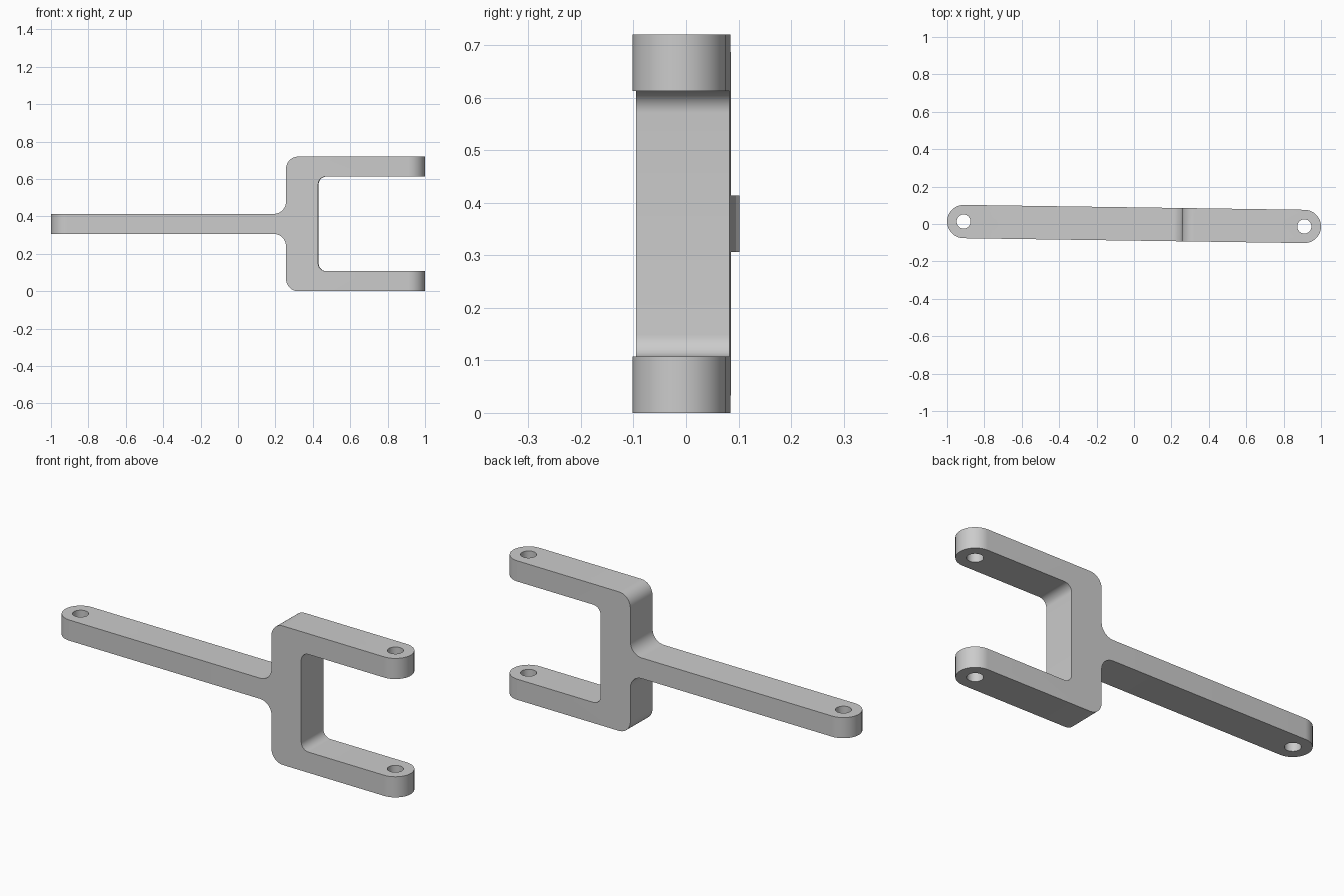
import bpy, bmesh, math
from mathutils import Vector

cube = bpy.data.objects.get("Cube")
if cube:
    bpy.data.objects.remove(cube, do_unlink=True)

END, R, HOLE = 0.911, 0.089, 0.038      # pivot distance, end radius, bore radius
HEIGHT, BAR, MID = 0.72, 0.107, 0.36    # overall height, bar thickness, axis height
TILT = -0.0143                          # slight turn about z

metal = bpy.data.materials.new("grey metal")
metal.use_nodes = True
grey = (0.6, 0.6, 0.6, 1)
metal.diffuse_color = grey
metal.node_tree.nodes["Principled BSDF"].inputs["Base Color"].default_value = grey


def rounded(corners, steps=10):
    """Outline of (u, v, radius) corners with tangent arcs."""
    out = []
    for i, (u, v, r) in enumerate(corners):
        p = Vector((u, v))
        if r == 0:
            out.append(p)
            continue
        a = (Vector(corners[i - 1][:2]) - p).normalized()
        b = (Vector(corners[(i + 1) % len(corners)][:2]) - p).normalized()
        c = p + (a + b) * r             # all corners are square
        for k in range(steps + 1):
            t = k / steps * math.pi / 2
            out.append(c - b * r * math.cos(t) - a * r * math.sin(t))
    return out


def prism(name, points, direction):
    """Extrude a closed outline along a vector."""
    bm = bmesh.new()
    face = bm.faces.new([bm.verts.new(p) for p in points])
    top = bmesh.ops.extrude_face_region(bm, geom=[face])["geom"]
    bmesh.ops.translate(bm, vec=direction,
                        verts=[g for g in top if isinstance(g, bmesh.types.BMVert)])
    bmesh.ops.recalc_face_normals(bm, faces=bm.faces)
    mesh = bpy.data.meshes.new(name)
    bm.to_mesh(mesh)
    bm.free()
    mesh.materials.append(metal)
    obj = bpy.data.objects.new(name, mesh)
    bpy.context.collection.objects.link(obj)
    return obj


def cut(obj, cutter, operation):
    cutter.hide_render = True
    bpy.context.view_layer.objects.active = obj
    mod = obj.modifiers.new("cut", "BOOLEAN")
    mod.operation, mod.solver, mod.object = operation, "EXACT", cutter
    bpy.ops.object.modifier_apply(modifier=mod.name)
    bpy.data.objects.remove(cutter, do_unlink=True)


def circle(cx, radius, start, sweep, n):
    return [(cx + radius * math.cos(start + sweep * k / n),
             radius * math.sin(start + sweep * k / n), -0.1) for k in range(n + 1)]


# Side profile: lower half, then its mirror about the axis
lower = [(-1.1, MID - BAR / 2, 0), (0.258, MID - BAR / 2, 0.066), (0.258, 0, 0.066),
         (1.1, 0, 0), (1.1, BAR, 0), (0.43, BAR, 0.042)]
upper = [(x, HEIGHT - z, r) for x, z, r in reversed(lower)]
outline = [(p.x, -0.2, p.y) for p in rounded(lower + upper)]
yoke = prism("fork_lever", outline, (0, 0.4, 0))

# Trim to the round-ended plan shape
plan = circle(END, R, -math.pi / 2, math.pi, 32) + circle(-END, R, math.pi / 2, math.pi, 32)
cut(yoke, prism("plan_cutter", plan, (0, 0, 1)), "INTERSECT")

# Pivot bores at both ends
for side in (-1, 1):
    bore = circle(side * END, HOLE, 0, math.tau, 32)[:-1]
    cut(yoke, prism("bore_cutter", bore, (0, 0, 1)), "DIFFERENCE")

yoke.rotation_euler.z = TILT
bpy.ops.object.select_all(action="DESELECT")
yoke.select_set(True)
bpy.context.view_layer.objects.active = yoke
bpy.ops.object.shade_smooth_by_angle(angle=math.radians(30))
